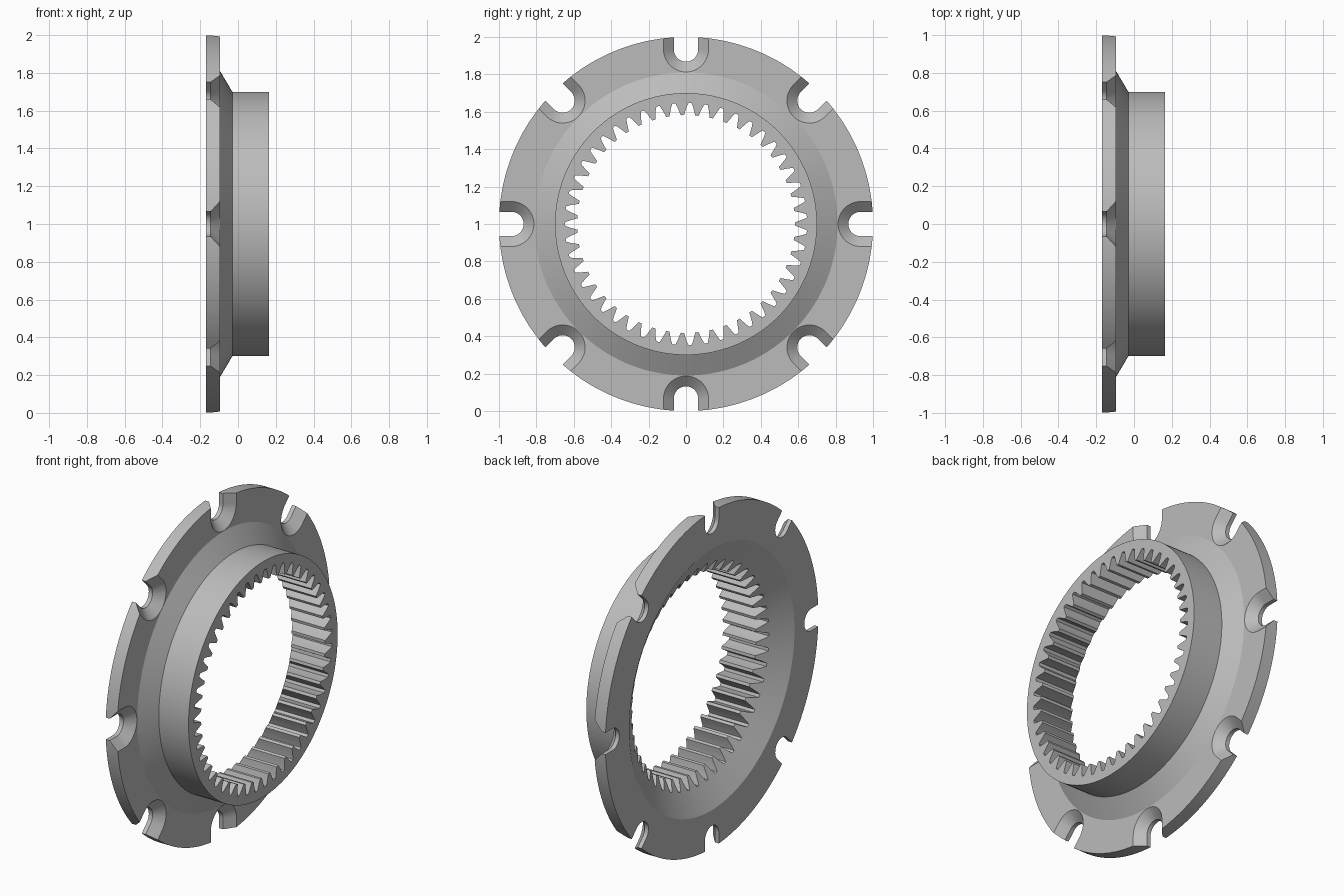
import bpy, bmesh
from math import sin, cos, pi, tau

default = bpy.data.objects.get("Cube")
if default:
    bpy.data.objects.remove(default)

TEETH = 47
X_BACK, X_FLANGE, X_COLLAR, X_FRONT = -0.17, -0.095, -0.03, 0.165
R_RIM, R_CONE, R_COLLAR, R_BORE = 1.0, 0.81, 0.70, 0.775
R_ROOT, R_TIP = 0.647, 0.582
CONE_SLOPE = 0.6


def point(x, r, a):
    return (x, r * cos(a), 1 + r * sin(a))


def loft(bm, rings, closed):
    """Bridge consecutive vertex loops with quads."""
    n = len(rings[0])
    pairs = list(zip(rings, rings[1:] + rings[:1]))
    for a, b in pairs if closed else pairs[:-1]:
        for i in range(n):
            j = (i + 1) % n
            bm.faces.new((a[i], a[j], b[j], b[i]))


def make_object(name, bm):
    bmesh.ops.recalc_face_normals(bm, faces=bm.faces[:])
    mesh = bpy.data.meshes.new(name)
    bm.to_mesh(mesh)
    bm.free()
    obj = bpy.data.objects.new(name, mesh)
    bpy.context.collection.objects.link(obj)
    return obj


# Steel grey material
steel = bpy.data.materials.new("steel grey")
steel.use_nodes = True
grey = (0.5, 0.5, 0.5, 1)
steel.diffuse_color = grey
steel.node_tree.nodes["Principled BSDF"].inputs["Base Color"].default_value = grey

# One tooth: (fraction of pitch, height from root to tip)
tooth = [(-0.40, 0.0), (-0.30, 0.30), (-0.20, 0.68), (-0.11, 1.0),
         (0.11, 1.0), (0.20, 0.68), (0.30, 0.30), (0.40, 0.0)]

# Ring gear body: sections swept round the x axis, bore radius following the teeth
bm = bmesh.new()
sections = []
for k in range(TEETH):
    for frac, height in tooth:
        a = (k + frac) * tau / TEETH
        r = R_ROOT + (R_TIP - R_ROOT) * height
        profile = [(X_FRONT, r), (X_FRONT, R_COLLAR), (X_COLLAR, R_COLLAR),
                   (X_FLANGE, R_CONE), (X_FLANGE, R_RIM), (X_BACK, R_RIM),
                   (X_BACK, R_BORE), (X_BACK + CONE_SLOPE * (R_BORE - r), r)]
        sections.append([bm.verts.new(point(x, q, a)) for x, q in profile])
loft(bm, sections, True)
ring = make_object("ring_gear", bm)
ring.data.materials.append(steel)

# Cutters: open-ended countersunk bolt slots round the rim
SLOTS, SLOT_CENTRE, ARC = 8, 0.933, 24
bm = bmesh.new()
for k in range(SLOTS):
    turn = k * tau / SLOTS
    rings = []
    for x, rad in [(-0.2, 0.065), (-0.145, 0.065), (X_FLANGE, 0.12), (-0.06, 0.12)]:
        outline = [(1.1, rad)]
        for i in range(ARC + 1):
            t = pi / 2 + pi * i / ARC
            outline.append((SLOT_CENTRE + rad * cos(t), rad * sin(t)))
        outline.append((1.1, -rad))
        rings.append([bm.verts.new((x, u * cos(turn) - v * sin(turn),
                                    1 + u * sin(turn) + v * cos(turn)))
                      for u, v in outline])
    loft(bm, rings, False)
    bm.faces.new(rings[0])
    bm.faces.new(rings[-1])
cutter = make_object("slot_cutter", bm)
cutter.data.materials.append(steel)
cutter.hide_render = True

# Cut the slots, then drop the cutter
bpy.ops.object.select_all(action="DESELECT")
ring.select_set(True)
bpy.context.view_layer.objects.active = ring
cut = ring.modifiers.new("bolt slots", "BOOLEAN")
cut.operation = "DIFFERENCE"
cut.solver = "EXACT"
cut.object = cutter
bpy.ops.object.modifier_apply(modifier=cut.name)
bpy.data.objects.remove(cutter)

# Smooth round surfaces, crisp edges
bpy.ops.object.shade_smooth_by_angle(angle=pi / 7)
